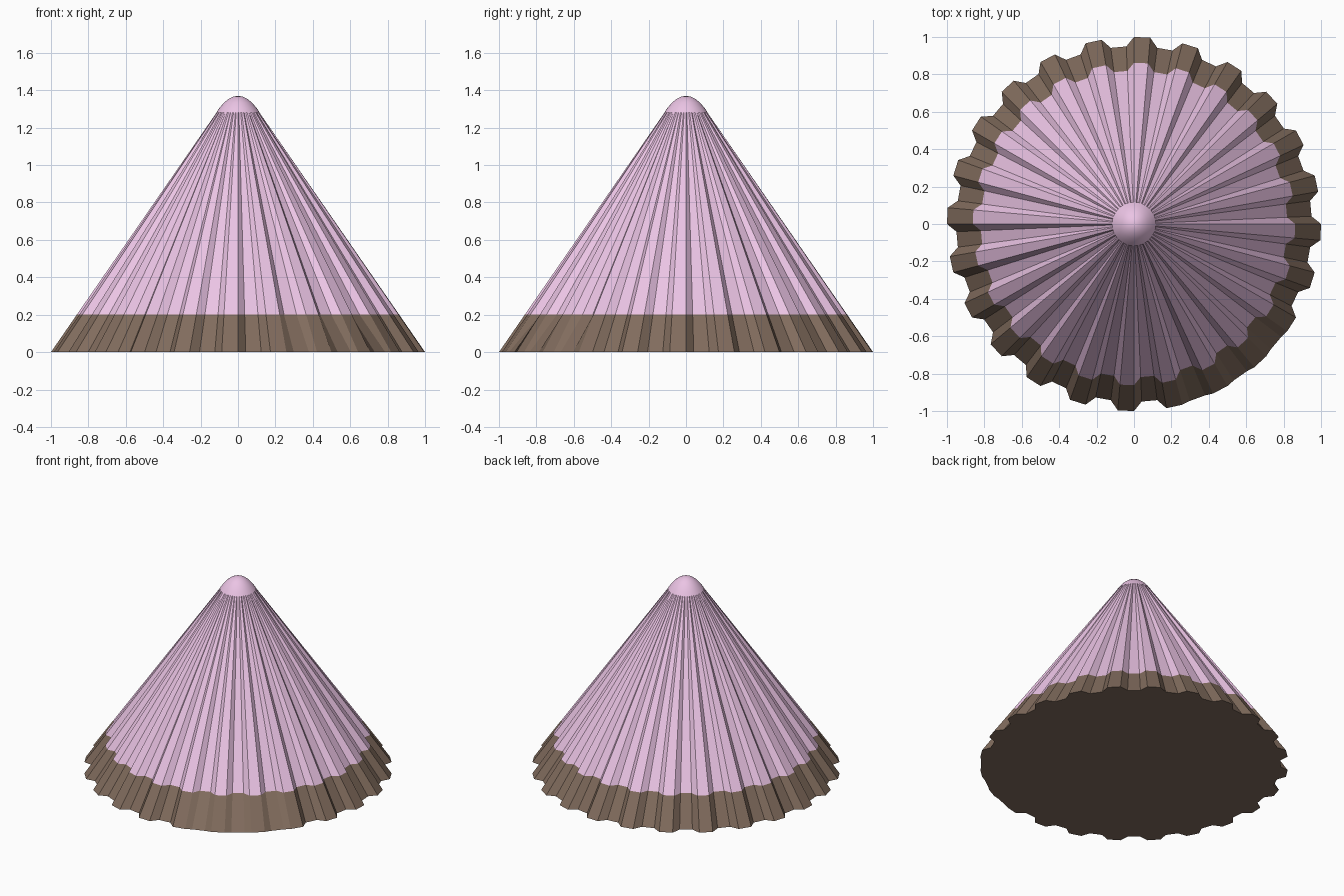
import bpy, bmesh
from math import sin, cos, radians, pi

if "Cube" in bpy.data.objects:
    bpy.data.objects.remove(bpy.data.objects["Cube"])

TEETH = 24
FLUTES = [(0, 1.0), (5, 1.0), (7.5, 0.95), (12.5, 0.95)]   # angle, relative radius
FILLED = (285, 300, 315)        # teeth whose following groove is closed at the hem


def material(name, rgb):
    m = bpy.data.materials.new(name)
    m.diffuse_color = (*rgb, 1)
    m.use_nodes = True
    m.node_tree.nodes["Principled BSDF"].inputs["Base Color"].default_value = m.diffuse_color
    return m


def ring(bm, radius, z, hem=False):
    verts = []
    for i in range(TEETH):
        start = 280 + 15 * i - 15
        for a, k in FLUTES:
            if hem and k < 1 and (start + 5) in [f for f in FILLED]:
                k = 0.992
            t = radians(start + a)
            verts.append(bm.verts.new((radius * k * cos(t), radius * k * sin(t), z)))
    return verts


def bridge(bm, low, high, smooth=False):
    n = len(low)
    for i in range(n):
        j = (i + 1) % n
        bm.faces.new((low[i], low[j], high[j], high[i])).smooth = smooth


def finish(bm, name, mat):
    bmesh.ops.recalc_face_normals(bm, faces=bm.faces)
    me = bpy.data.meshes.new(name)
    bm.to_mesh(me)
    bm.free()
    me.materials.append(mat)
    ob = bpy.data.objects.new(name, me)
    bpy.context.collection.objects.link(ob)
    return ob


pink = material("pink", (0.83, 0.55, 0.78))
brown = material("dark_brown", (0.22, 0.15, 0.11))

# Fluted hem band with closed underside
bm = bmesh.new()
low, high = ring(bm, 1.0, 0, hem=True), ring(bm, 0.862, 0.2)
bridge(bm, low, high)
bm.faces.new(low[::-1])
finish(bm, "hem_band", brown)

# Fluted cone
bm = bmesh.new()
bridge(bm, ring(bm, 0.862, 0.2), ring(bm, 0.112, 1.285))
finish(bm, "fluted_cone", pink)

# Rounded tip
bm = bmesh.new()
profile = [(0.117, 1.28), (0.1, 1.305), (0.075, 1.334), (0.05, 1.354), (0.025, 1.366)]
SEG = 32
rings = [[bm.verts.new((r * cos(2 * pi * i / SEG), r * sin(2 * pi * i / SEG), z))
          for i in range(SEG)] for r, z in profile]
for a, b in zip(rings, rings[1:]):
    bridge(bm, a, b, True)
top = bm.verts.new((0, 0, 1.37))
for i in range(SEG):
    bm.faces.new((rings[-1][i], rings[-1][(i + 1) % SEG], top)).smooth = True
finish(bm, "rounded_tip", pink)
